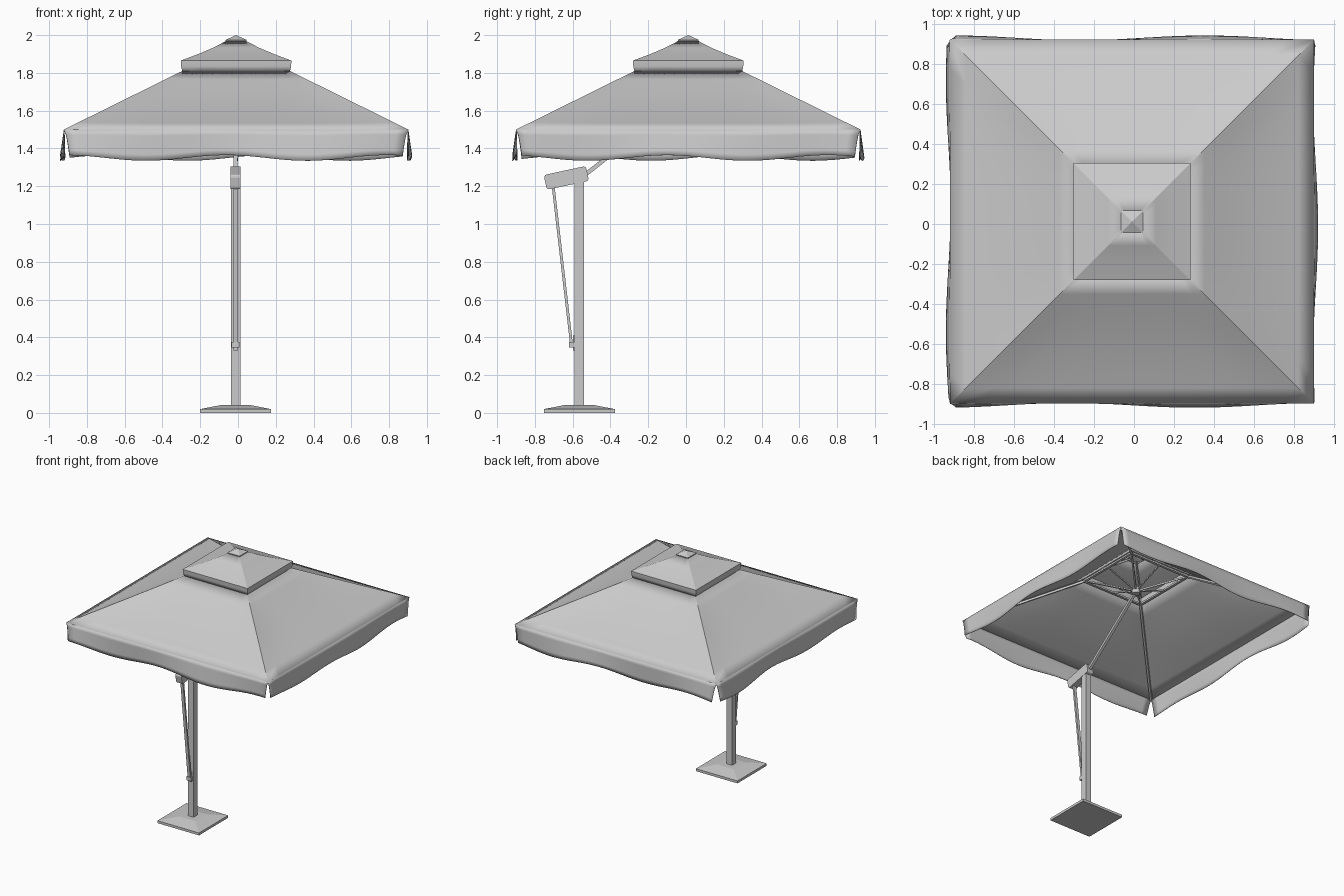
import bpy, bmesh, math
from mathutils import Vector, Matrix

if "Cube" in bpy.data.objects:
    bpy.data.objects.remove(bpy.data.objects["Cube"])

grey = bpy.data.materials.new("light_grey")
grey.use_nodes = True
grey.diffuse_color = (0.6, 0.6, 0.6, 1)
grey.node_tree.nodes["Principled BSDF"].inputs["Base Color"].default_value = (0.6, 0.6, 0.6, 1)

CENTRE = Vector((-0.01, 0.012, 0))
POLE = Vector((-0.013, -0.565, 0))


def add(name, bm, smooth=False):
    bmesh.ops.recalc_face_normals(bm, faces=bm.faces)
    mesh = bpy.data.meshes.new(name)
    bm.to_mesh(mesh)
    bm.free()
    mesh.materials.append(grey)
    obj = bpy.data.objects.new(name, mesh)
    bpy.context.collection.objects.link(obj)
    if smooth:
        bpy.ops.object.select_all(action="DESELECT")
        obj.select_set(True)
        bpy.context.view_layer.objects.active = obj
        bpy.ops.object.shade_smooth_by_angle(angle=math.radians(25))
    return obj


def four_sides(name, point, nu, nv, weld=True):
    """Cloth made of one grid per side; point(u, v, side) describes the front side."""
    bm = bmesh.new()
    for side in range(4):
        turn = Matrix.Rotation(side * math.pi / 2, 3, "Z")
        rows = [[bm.verts.new(turn @ Vector(point(2 * i / nu - 1, j / nv, side)) + CENTRE)
                 for i in range(nu + 1)] for j in range(nv + 1)]
        for a, b in zip(rows, rows[1:]):
            for i in range(nu):
                bm.faces.new((a[i], a[i + 1], b[i + 1], b[i]))
    if weld:
        bmesh.ops.remove_doubles(bm, verts=bm.verts, dist=0.0005)
    obj = add(name, bm, True)
    cloth = obj.modifiers.new("thickness", "SOLIDIFY")
    cloth.thickness = 0.004
    return obj


def bar(name, start, end, width, depth, bevel=0):
    """Rectangular bar between two points."""
    start, end = Vector(start), Vector(end)
    axis = end - start
    bm = bmesh.new()
    bmesh.ops.create_cube(bm, size=1)
    bmesh.ops.scale(bm, vec=(width, depth, axis.length), verts=bm.verts)
    if bevel:
        edges = [e for e in bm.edges if abs(e.verts[0].co.x - e.verts[1].co.x) > width / 2]
        bmesh.ops.bevel(bm, geom=edges, offset=bevel, segments=3, profile=0.5, affect="EDGES")
    z = axis.normalized()
    ref = Vector((1, 0, 0)) if abs(z.x) < 0.5 else Vector((0, 1, 0))
    y = z.cross(ref).normalized()
    frame = Matrix((y.cross(z), y, z)).transposed().to_4x4()
    bmesh.ops.transform(bm, matrix=Matrix.Translation((start + end) / 2) @ frame, verts=bm.verts)
    return add(name, bm)


# Canopy: four slightly sagging panels around a square vent
EDGE, VENT = 0.912, 0.285
EDGE_Z, VENT_Z = 1.5, 1.81


def canopy(u, v, side):
    half = EDGE + (VENT - EDGE) * v
    sag = 0.016 * (1 - u ** 4) * math.sin(math.pi * v)
    return u * half, -half, EDGE_Z + (VENT_Z - EDGE_Z) * v - sag


four_sides("canopy", canopy, 12, 8)


# Valance: hanging wavy strips, open at the corners
def valance(u, v, side):
    x = u * (EDGE - 0.03 * v ** 0.6)
    wave = math.cos(math.tau * (x + 0.05 + 0.06 * side) / 0.85)
    swing = 0.008 + 0.012 * math.sin(5 * x + 1.7 * side)
    bottom = 1.35 + 0.015 * wave
    return x, -EDGE - swing * v, EDGE_Z + (bottom - EDGE_Z) * v


four_sides("valance", valance, 32, 5, weld=False)


# Vent cap with its short skirt, and the small crown over it
def profile_sheet(name, profile, nu):
    def point(u, v, side):
        half, z = profile[round(v * (len(profile) - 1))]
        return u * half, -half, z
    four_sides(name, point, nu, len(profile) - 1)


profile_sheet("vent_cap", [(0.284, 1.803), (0.291, 1.835), (0.293, 1.865), (0.2, 1.9),
                           (0.12, 1.934), (0.055, 1.968)], 6)
profile_sheet("crown", [(0.055, 1.962), (0.055, 1.975), (0.0, 2.0)], 1)

# Frame under the cloth: ribs, vent ring, spokes and hub
hub = CENTRE + Vector((0, 0, 1.69))
for k in range(4):
    turn = Matrix.Rotation(k * math.pi / 2, 3, "Z")

    def at(x, y, z):
        return turn @ Vector((x, y, z)) + CENTRE

    ring, ring_z = VENT - 0.015, VENT_Z - 0.015
    bar(f"corner_rib_{k}", at(EDGE - 0.01, -EDGE + 0.01, EDGE_Z - 0.012),
        at(ring, -ring, ring_z), 0.016, 0.016)
    bar(f"vent_ring_{k}", at(-ring, -ring, ring_z), at(ring, -ring, ring_z), 0.02, 0.014)
    bar(f"corner_spoke_{k}", hub, at(ring, -ring, ring_z), 0.012, 0.012)
    bar(f"side_spoke_{k}", hub, at(0, -ring, ring_z), 0.01, 0.01)
    bar(f"cap_rib_{k}", at(ring, -ring, 1.85), at(0.03, -0.03, 1.965), 0.01, 0.01)

bm = bmesh.new()
bmesh.ops.create_cone(bm, cap_ends=True, segments=16, radius1=0.03, radius2=0.03, depth=0.05,
                      matrix=Matrix.Translation(hub))
add("hub", bm, True)

# Pole, tilted head, support arm and strut
px, py = POLE.x, POLE.y
bar("pole", (px, py, 0.03), (px, py, 1.24), 0.05, 0.05)
bar("head", (px, -0.745, 1.22), (px, -0.522, 1.268), 0.055, 0.08, 0.015)
bar("support_arm", (px, -0.56, 1.24), hub, 0.022, 0.022)
bar("strut", (px, -0.702, 1.19), (px, -0.606, 0.36), 0.024, 0.015)
bar("strut_bracket", (px, -0.604, 0.345), (px, -0.604, 0.375), 0.042, 0.03)
bar("bracket_plate", (px, -0.593, 0.33), (px, -0.593, 0.41), 0.024, 0.012)

# Base: square plate rising gently to the pole
bm = bmesh.new()
bmesh.ops.create_cube(bm, size=1)
bmesh.ops.transform(bm, matrix=Matrix.Translation(POLE + Vector((0, 0, 0.01)))
                    @ Matrix.Diagonal((0.376, 0.376, 0.02, 1)), verts=bm.verts)
top = max(bm.faces, key=lambda f: f.calc_center_median().z)
bmesh.ops.inset_region(bm, faces=[top], thickness=0.16, depth=0)
bmesh.ops.translate(bm, vec=(0, 0, 0.022), verts=top.verts)
add("base", bm)

# Round fitting in the underside of the base
bm = bmesh.new()
bmesh.ops.create_cone(bm, cap_ends=True, segments=16, radius1=0.015, radius2=0.015, depth=0.006,
                      matrix=Matrix.Translation(POLE + Vector((0, 0, 0.003))))
add("base_fitting", bm)
